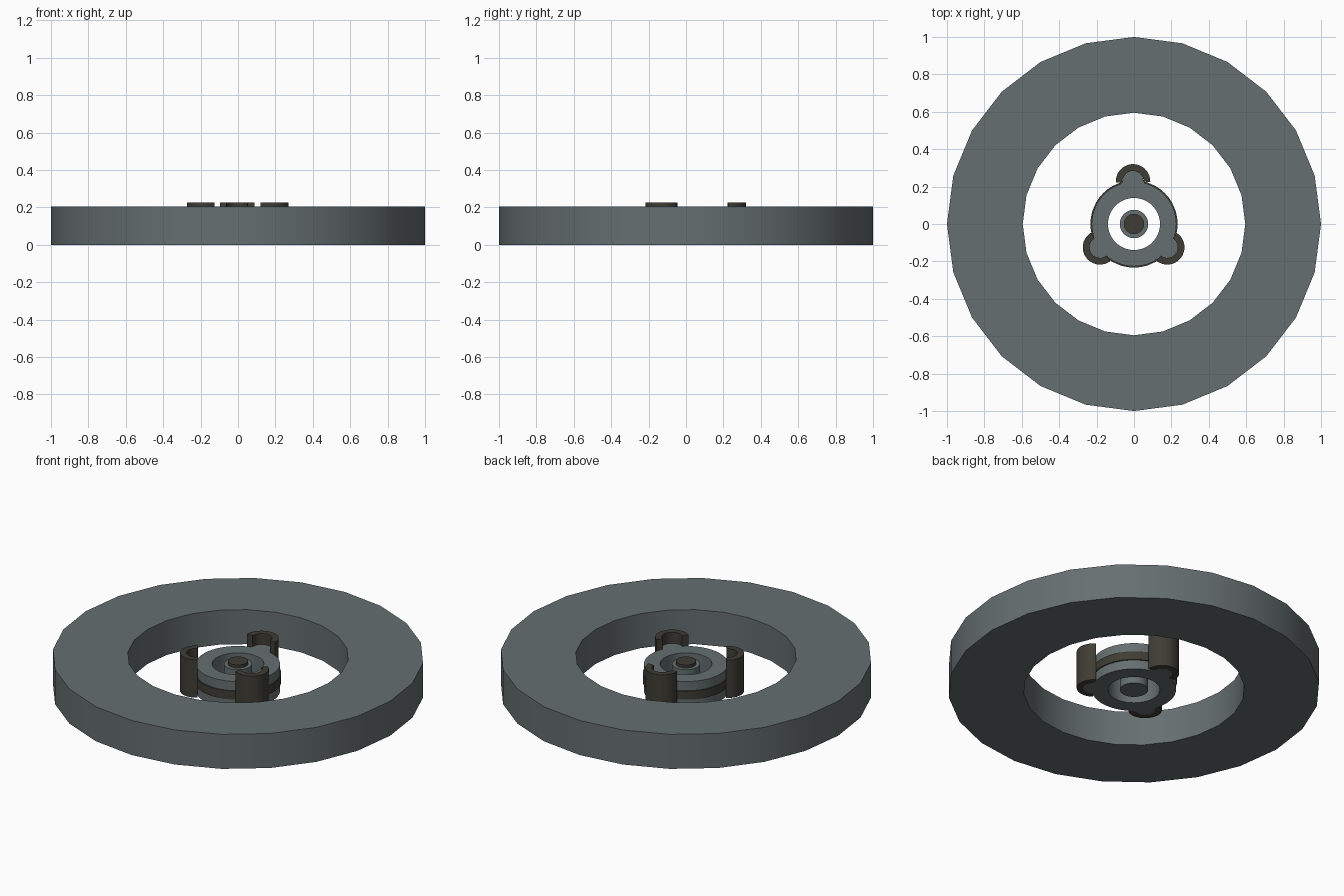
import bpy, bmesh, math
from math import sin, cos, pi, radians

if "Cube" in bpy.data.objects:
    bpy.data.objects.remove(bpy.data.objects["Cube"])


def material(name, rgb):
    m = bpy.data.materials.new(name)
    m.diffuse_color = (*rgb, 1)
    m.use_nodes = True
    m.node_tree.nodes["Principled BSDF"].inputs["Base Color"].default_value = m.diffuse_color
    return m


steel = material("slate_grey", (0.133, 0.158, 0.163))
dark = material("dark_bronze", (0.050, 0.046, 0.036))


def extrude_strip(name, outer, inner, z0, z1, mat, closed=True):
    """Solid between matching outer and inner outlines, from z0 to z1."""
    bm = bmesh.new()
    rows = [[bm.verts.new((x, y, z)) for x, y in pts]
            for pts, z in ((outer, z0), (outer, z1), (inner, z1), (inner, z0))]
    n = len(outer)
    for i in range(n if closed else n - 1):
        j = (i + 1) % n
        for k in range(4):
            a, b = rows[k], rows[(k + 1) % 4]
            bm.faces.new((a[i], a[j], b[j], b[i]))
    if not closed:
        bm.faces.new([r[0] for r in rows])
        bm.faces.new([r[-1] for r in rows])
    bmesh.ops.recalc_face_normals(bm, faces=bm.faces)
    return finish(name, bm, mat)


def finish(name, bm, mat):
    me = bpy.data.meshes.new(name)
    bm.to_mesh(me)
    bm.free()
    me.materials.append(mat)
    ob = bpy.data.objects.new(name, me)
    bpy.context.collection.objects.link(ob)
    bpy.ops.object.select_all(action='DESELECT')
    ob.select_set(True)
    bpy.context.view_layer.objects.active = ob
    bpy.ops.object.shade_smooth_by_angle(angle=radians(35))
    return ob


def arc(r, n, cx=0, cy=0, start=0.0, sweep=2 * pi, closed=True):
    d = n if closed else n - 1
    return [(cx + r * cos(start + sweep * i / d), cy + r * sin(start + sweep * i / d))
            for i in range(n)]


def cylinder(name, r, z0, z1, mat, n=24):
    bm = bmesh.new()
    f = bm.faces.new([bm.verts.new((x, y, z0)) for x, y in arc(r, n)])
    up = bmesh.ops.extrude_face_region(bm, geom=[f])["geom"]
    for v in up:
        if isinstance(v, bmesh.types.BMVert):
            v.co.z = z1
    bmesh.ops.recalc_face_normals(bm, faces=bm.faces)
    return finish(name, bm, mat)


# Large outer ring
extrude_strip("outer_ring", arc(1.0, 24), arc(0.595, 24), 0, 0.205, steel)

# Hub with three round lobes
HUB_R, LOBE_R = 0.226, 0.056
centres = [(-0.005, 0.228), (-0.182, -0.125), (0.178, -0.125)]


def hub_radius(t):
    best = HUB_R
    for cx, cy in centres:
        along = cx * cos(t) + cy * sin(t)
        disc = along ** 2 - (cx * cx + cy * cy - LOBE_R ** 2)
        if along > 0 and disc >= 0:
            best = max(best, along + math.sqrt(disc))
    return best


N = 144
hub = [(hub_radius(2 * pi * i / N) * cos(2 * pi * i / N),
        hub_radius(2 * pi * i / N) * sin(2 * pi * i / N)) for i in range(N)]
extrude_strip("hub", hub, arc(0.139, N), 0, 0.16, steel)

# Dark band around the hub
extrude_strip("hub_band", arc(0.233, 48), arc(0.2, 48), 0.055, 0.105, dark)

# Centre pin and its cap
cylinder("centre_pin", 0.076, 0, 0.16, steel)
cylinder("pin_cap", 0.054, 0.155, 0.178, dark)

# C-shaped clips gripping the lobes
for i, (cx, cy) in enumerate(centres):
    out = math.atan2(cy, cx)
    s, w = out - radians(93), radians(186)
    extrude_strip(f"clip_{i + 1}", arc(0.092, 20, cx, cy, s, w, False),
                  arc(LOBE_R, 20, cx, cy, s, w, False), 0, 0.225, dark, closed=False)
